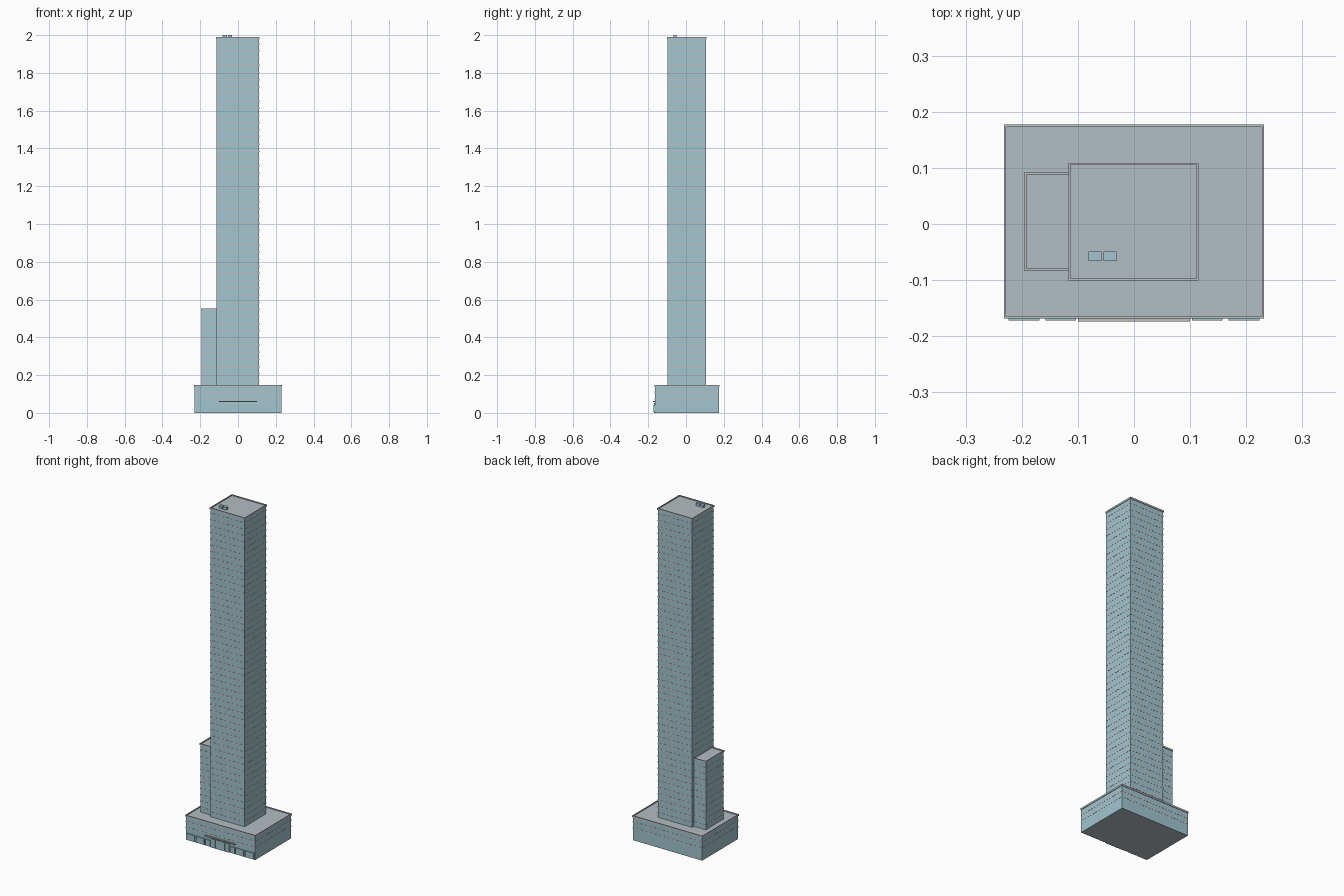
import bpy, bmesh

if "Cube" in bpy.data.objects:
    bpy.data.objects.remove(bpy.data.objects["Cube"])


def material(name, color):
    m = bpy.data.materials.new(name)
    m.diffuse_color = (*color, 1)
    m.use_nodes = True
    m.node_tree.nodes["Principled BSDF"].inputs["Base Color"].default_value = m.diffuse_color
    return m


GLASS = material("blue_glass", (0.36, 0.56, 0.63))
STONE = material("grey_stone", (0.50, 0.53, 0.55))
ROOF = material("roof_grey", (0.45, 0.51, 0.54))


def add_box(bm, x0, x1, y0, y1, z0, z1):
    verts = bmesh.ops.create_cube(bm, size=1)["verts"]
    for v in verts:
        v.co = ((x0 + x1) / 2 + v.co.x * (x1 - x0),
                (y0 + y1) / 2 + v.co.y * (y1 - y0),
                (z0 + z1) / 2 + v.co.z * (z1 - z0))


def add_ring(bm, x0, x1, y0, y1, z0, z1, t):
    """Hollow rectangular frame of width t inside the given outline."""
    outer = [(x0, y0), (x1, y0), (x1, y1), (x0, y1)]
    inner = [(x0 + t, y0 + t), (x1 - t, y0 + t), (x1 - t, y1 - t), (x0 + t, y1 - t)]
    loops = [[bm.verts.new((x, y, z)) for x, y in pts]
             for pts, z in ((outer, z0), (outer, z1), (inner, z1), (inner, z0))]
    for k in range(4):
        a, b = loops[k], loops[(k + 1) % 4]
        for i in range(4):
            j = (i + 1) % 4
            bm.faces.new((a[i], a[j], b[j], b[i]))


def finish(name, bm, *mats):
    bmesh.ops.recalc_face_normals(bm, faces=bm.faces[:])
    mesh = bpy.data.meshes.new(name)
    bm.to_mesh(mesh)
    bm.free()
    for m in mats:
        mesh.materials.append(m)
    ob = bpy.data.objects.new(name, mesh)
    bpy.context.collection.objects.link(ob)
    return ob


def boxes(name, mat, items):
    bm = bmesh.new()
    for b in items:
        add_box(bm, *b)
    return finish(name, bm, mat)


def block(name, x0, x1, y0, y1, z0, z1, lines):
    """Glazed volume with a grey roof, floor bands and a projecting parapet."""
    body = boxes(name + "_walls", GLASS, [(x0, x1, y0, y1, z0, z1 - 0.006)])
    body.data.materials.append(ROOF)
    for p in body.data.polygons:
        if abs(p.normal.z) > 0.5:
            p.material_index = 1
    e = 0.0008
    bm = bmesh.new()
    for z in lines:
        add_ring(bm, x0 - e, x1 + e, y0 - e, y1 + e, z, z + 0.007, e)
    finish(name + "_floor_bands", bm, STONE)
    o = 0.003
    bm = bmesh.new()
    add_ring(bm, x0 - o, x1 + o, y0 - o, y1 + o, z1 - 0.010, z1, 0.004)
    finish(name + "_parapet", bm, STONE)


# Main masses
FLOOR = 0.038
block("podium", -0.229, 0.229, -0.165, 0.174, 0, 0.148, [0.07, 0.105])
block("tower", -0.114, 0.112, -0.098, 0.106, 0.142, 1.990,
      [0.165 + FLOOR * i for i in range(48)])
block("side_wing", -0.193, -0.114, -0.080, 0.089, 0.142, 0.553,
      [0.165 + FLOOR * i for i in range(10)])

# Shopfront windows, mirrored about the entrance
shops = []
for a, b in ((0.168, 0.224), (0.103, 0.158), (0.066, 0.096)):
    for x0, x1 in ((a, b), (-b, -a)):
        shops.append((x0, x1, -0.172, -0.165, 0.004, 0.041))
boxes("shop_windows", GLASS, shops)

# Entrance doors and canopy
boxes("entrance_doors", GLASS,
      [(-0.060 + 0.031 * i, -0.033 + 0.031 * i, -0.169, -0.165, 0, 0.052)
       for i in range(4)])
boxes("entrance_canopy", STONE, [(-0.10, 0.10, -0.174, -0.165, 0.058, 0.064)])

# Rooftop plant units
boxes("roof_units", GLASS,
      [(-0.081, -0.058, -0.066, -0.049, 1.984, 2.0),
       (-0.054, -0.031, -0.066, -0.049, 1.984, 2.0)])
